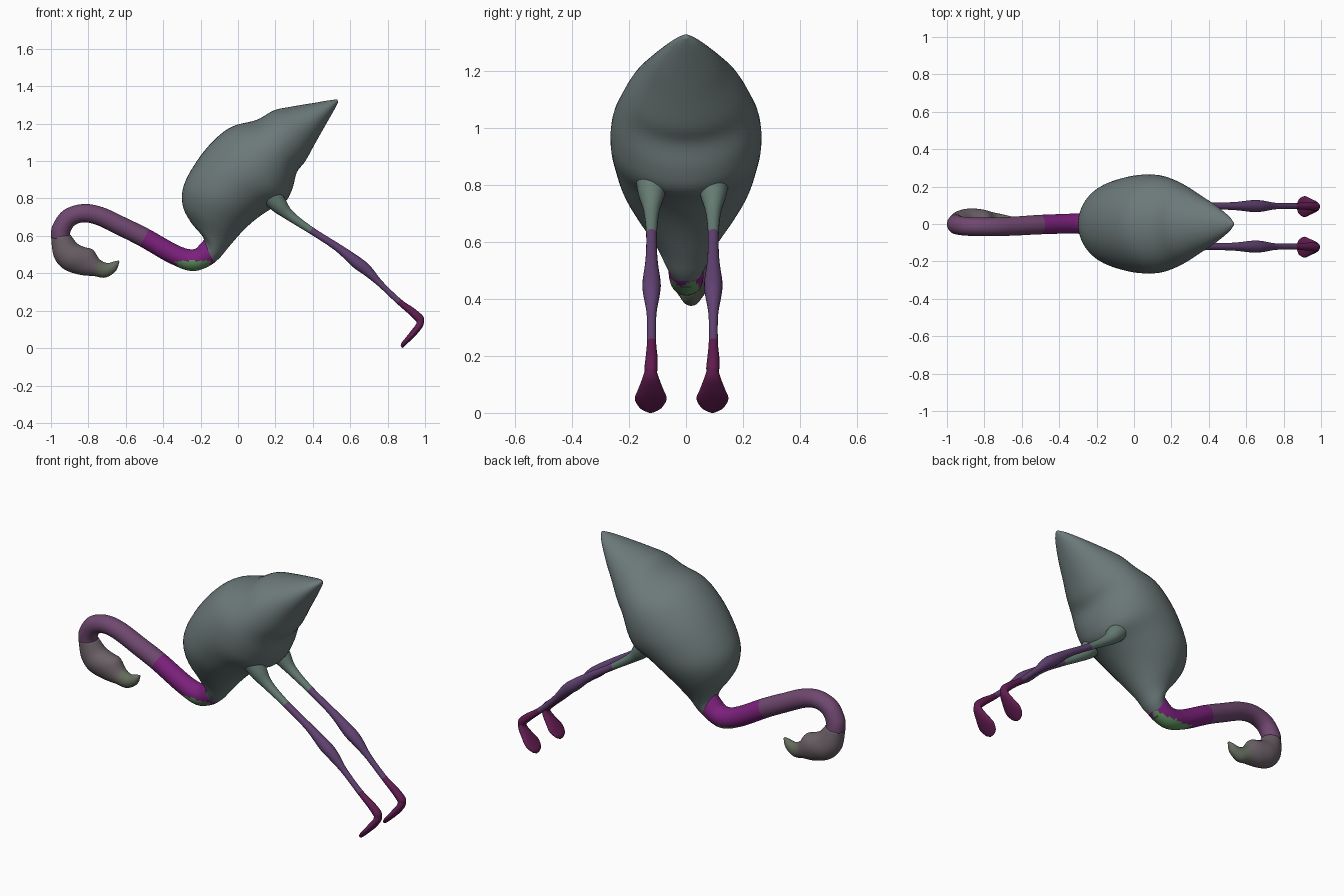
import bpy, bmesh, math
from mathutils import Vector

if "Cube" in bpy.data.objects:
    bpy.data.objects.remove(bpy.data.objects["Cube"])

def material(name, rgb):
    m = bpy.data.materials.new(name)
    m.diffuse_color = (*rgb, 1)
    m.use_nodes = True
    m.node_tree.nodes["Principled BSDF"].inputs["Base Color"].default_value = m.diffuse_color
    return m

GREY = material("plumage", (0.15, 0.19, 0.19))
TEAL = material("leg_plumage", (0.13, 0.2, 0.17))
GREEN = material("throat_green", (0.12, 0.3, 0.12))
MAGENTA = material("neck_magenta", (0.2, 0.015, 0.2))
MAUVE = material("neck_mauve", (0.16, 0.065, 0.16))
HEAD = material("head_mauve_grey", (0.15, 0.12, 0.14))
BEAK = material("beak_grey_green", (0.13, 0.15, 0.11))
VIOLET = material("leg_violet", (0.12, 0.055, 0.17))
PLUM = material("foot_plum", (0.12, 0.012, 0.08))

def spline(rows, steps):
    """Catmull-Rom through rows of numbers; also gives the segment index."""
    out = []
    for i in range(len(rows) - 1):
        p = [rows[max(0, min(len(rows) - 1, i + k))] for k in (-1, 0, 1, 2)]
        for s in range(steps):
            t = s / steps
            out.append(([0.5 * (2 * b + (c - a) * t + (2 * a - 5 * b + 4 * c - d) * t * t
                         + (3 * b - a - 3 * c + d) * t ** 3) for a, b, c, d in zip(*p)], i))
    out.append((list(rows[-1]), len(rows) - 2))
    return out

def loft(name, rows, color_of, sides=32, steps=5, y=0.0):
    """Rows: inner edge x,z, outer edge x,z, half width, y shift."""
    bm = bmesh.new()
    mats, rings, segs = [], [], []
    for (ax, az, bx, bz, w, dy), seg in spline(rows, steps):
        a, b = Vector((ax, 0, az)), Vector((bx, 0, bz))
        c, h = (a + b) / 2, (a - b) / 2
        c.y = y + dy
        w = max(w, 0.002)
        rings.append([bm.verts.new(c + h * math.cos(t) + Vector((0, w * math.sin(t), 0)))
                      for t in (2 * math.pi * k / sides for k in range(sides))])
        segs.append(seg)
    for r0, r1, seg in zip(rings, rings[1:], segs):
        for k in range(sides):
            j = (k + 1) % sides
            f = bm.faces.new((r0[k], r0[j], r1[j], r1[k]))
            m = color_of(seg, f.calc_center_median())
            if m not in mats:
                mats.append(m)
            f.material_index = mats.index(m)
            f.smooth = True
    for end in (rings[0], rings[-1]):
        bm.faces.new(end).smooth = True
    bmesh.ops.recalc_face_normals(bm, faces=bm.faces)
    me = bpy.data.meshes.new(name)
    bm.to_mesh(me)
    bm.free()
    for m in mats:
        me.materials.append(m)
    ob = bpy.data.objects.new(name, me)
    bpy.context.collection.objects.link(ob)
    return ob

def tube(path):
    """Turn x, z, radius, y points into loft rows square to the path."""
    rows = []
    for i, (x, z, r, dy) in enumerate(path):
        p, q = path[max(i - 1, 0)], path[min(i + 1, len(path) - 1)]
        d = Vector((q[0] - p[0], q[1] - p[1])).normalized() * r
        rows.append((x + d.y, z - d.x, x - d.y, z + d.x, r, dy))
    return rows

# Body: back edge, belly edge, half width
body = [(-.19, .54, -.15, .44, .05), (-.185, .59, -.1, .48, .075), (-.25, .67, -.05, .54, .11),
        (-.295, .76, .02, .62, .17), (-.29, .87, .09, .685, .22), (-.22, 1.0, .17, .74, .25),
        (-.13, 1.11, .25, .78, .265), (-.03, 1.185, .29, .85, .26), (.1, 1.22, .315, .94, .235),
        (.19, 1.27, .36, 1.0, .2), (.28, 1.29, .41, 1.09, .155), (.4, 1.31, .455, 1.17, .105),
        (.49, 1.325, .515, 1.275, .045), (.53, 1.33, .535, 1.315, .008)]
loft("body", [r + (0,) for r in body], lambda s, c: GREY, sides=48)

# Neck: S-curve from the chest to the head, green under the bend
neck = [(-.12, .57, .055, 0), (-.165, .505, .062, 0), (-.24, .47, .058, .002), (-.34, .5, .053, .002),
        (-.5, .59, .052, -.003), (-.62, .65, .051, -.01), (-.74, .706, .05, -.015),
        (-.83, .721, .049, -.015), (-.905, .695, .05, -.012), (-.945, .635, .051, -.005),
        (-.948, .585, .052, 0)]

def neck_color(s, c):
    if c.z < 0.455 + 0.012 * math.sin(c.y * 90) and c.x > -0.37:
        return GREEN
    return MAGENTA if s < 4 else MAUVE
loft("neck", tube(neck), neck_color, steps=8)

# Head and hooked beak
head = [(-.895, .605, -.999, .59, .053, 0), (-.86, .56, -.985, .49, .065, .008),
        (-.82, .54, -.935, .425, .07, .013), (-.775, .525, -.85, .393, .06, .018),
        (-.74, .475, -.77, .385, .045, .018), (-.7, .455, -.71, .377, .034, .018),
        (-.66, .464, -.655, .41, .022, .018), (-.638, .468, -.634, .46, .006, .018)]
loft("head", head, lambda s, c: HEAD if s < 4 else BEAK, steps=6)

# Legs and webbed feet
leg = [(.15, .85, .06, 0), (.215, .77, .047, 0), (.275, .71, .028, 0), (.39, .63, .019, 0),
       (.53, .54, .021, 0), (.635, .458, .032, 0), (.69, .415, .029, 0), (.76, .345, .017, 0),
       (.86, .25, .016, 0), (.93, .195, .021, 0), (.972, .155, .023, -.002), (.974, .13, .018, -.002)]
foot = [(.995, .16, .95, .155, .018), (.99, .12, .953, .13, .028), (.957, .075, .925, .092, .044),
        (.922, .04, .9, .06, .056), (.89, .01, .876, .03, .04), (.878, .0, .87, .012, .014)]
for side, y in (("left", 0.096), ("right", -0.121)):
    loft(side + "_leg", tube(leg),
         lambda s, c: TEAL if s < 3 else VIOLET if s < 8 else PLUM, sides=20, y=y)
    loft(side + "_foot", [r + (-.003,) for r in foot], lambda s, c: PLUM, sides=20, y=y)
